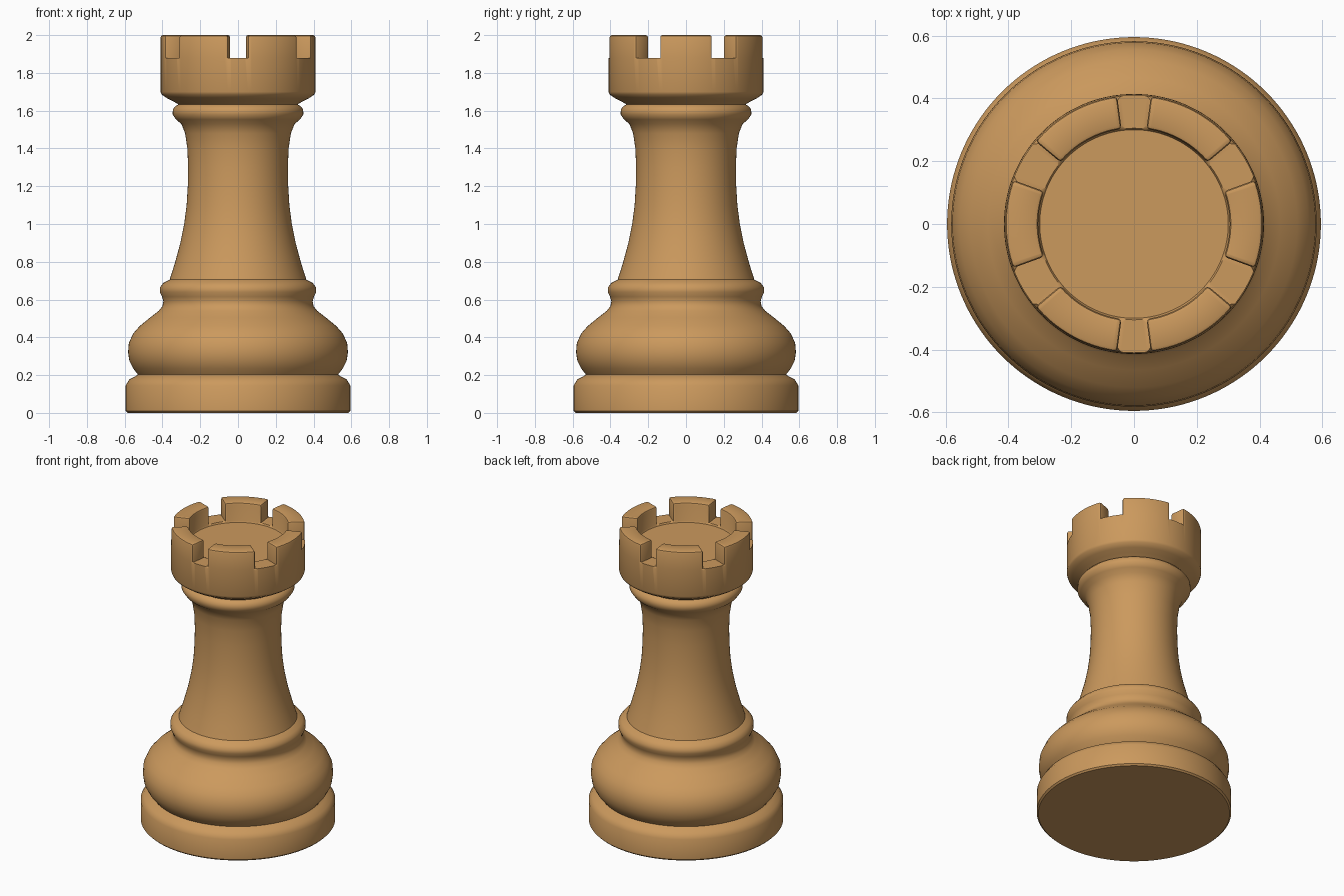
import bpy, bmesh, math

if "Cube" in bpy.data.objects:
    bpy.data.objects.remove(bpy.data.objects["Cube"])

wood = bpy.data.materials.new("light_wood")
wood.diffuse_color = (0.60, 0.32, 0.11, 1)
wood.use_nodes = True
wood.node_tree.nodes["Principled BSDF"].inputs["Base Color"].default_value = wood.diffuse_color

SEG = 144  # 2.5 degree steps
# turned profile (radius, height), from the foot up to the turret rim and floor
profile = [
    (0.585, 0.0), (0.595, 0.01), (0.595, 0.145), (0.575, 0.178), (0.545, 0.193), (0.53, 0.203),
    (0.555, 0.235), (0.575, 0.275), (0.582, 0.32), (0.578, 0.37), (0.555, 0.42),
    (0.52, 0.46), (0.465, 0.505), (0.42, 0.54), (0.40, 0.565), (0.395, 0.59),
    (0.402, 0.615), (0.414, 0.64), (0.413, 0.665), (0.395, 0.688), (0.362, 0.705),
    (0.335, 0.79), (0.305, 0.90), (0.285, 1.0), (0.272, 1.1), (0.266, 1.2),
    (0.264, 1.3), (0.268, 1.4), (0.28, 1.48), (0.30, 1.53), (0.328, 1.553),
    (0.346, 1.58), (0.345, 1.607), (0.33, 1.625), (0.315, 1.633), (0.34, 1.648),
    (0.375, 1.665), (0.405, 1.686), (0.41, 1.70), (0.41, 1.88), (0.305, 1.88),
    (0.30, 1.87)]

bm = bmesh.new()
rings = []
for r, z in profile:
    rings.append([bm.verts.new((r * math.cos(2 * math.pi * i / SEG),
                                r * math.sin(2 * math.pi * i / SEG), z)) for i in range(SEG)])
rim = []
for k in range(len(rings) - 1):
    a, b = rings[k], rings[k + 1]
    for i in range(SEG):
        j = (i + 1) % SEG
        f = bm.faces.new((a[i], a[j], b[j], b[i]))
        if profile[k] == (0.41, 1.88):
            rim.append(f)
bm.faces.new(rings[0][::-1])   # underside
bm.faces.new(rings[-1])        # turret floor

# battlements: raise six arcs of the rim, front and back gaps are narrower
def in_merlon(f):
    c = f.calc_center_median()
    a = abs(math.degrees(math.atan2(c.y, c.x)))
    a = min(a, 180 - a)
    return a < 20 or 39.9 < a < 82.6

res = bmesh.ops.extrude_face_region(bm, geom=[f for f in rim if in_merlon(f)])
bmesh.ops.delete(bm, geom=[f for f in rim if f.is_valid and in_merlon(f)], context='FACES')
top = [v for v in res["geom"] if isinstance(v, bmesh.types.BMVert)]
bmesh.ops.translate(bm, verts=top, vec=(0, 0, 0.12))
bm.normal_update()

# soften the battlement edges
edges = [e for e in bm.edges if len(e.link_faces) == 2 and max(v.co.z for v in e.verts) > 1.95
         and e.calc_face_angle(0) > math.radians(40)]
bmesh.ops.bevel(bm, geom=edges, offset=0.012, segments=2, profile=0.5, affect='EDGES')
bmesh.ops.recalc_face_normals(bm, faces=bm.faces[:])

me = bpy.data.meshes.new("rook_tower")
bm.to_mesh(me)
bm.free()
me.materials.append(wood)
ob = bpy.data.objects.new("rook_tower", me)
bpy.context.collection.objects.link(ob)
bpy.context.view_layer.objects.active = ob
ob.select_set(True)
bpy.ops.object.shade_smooth_by_angle(angle=math.radians(40))
